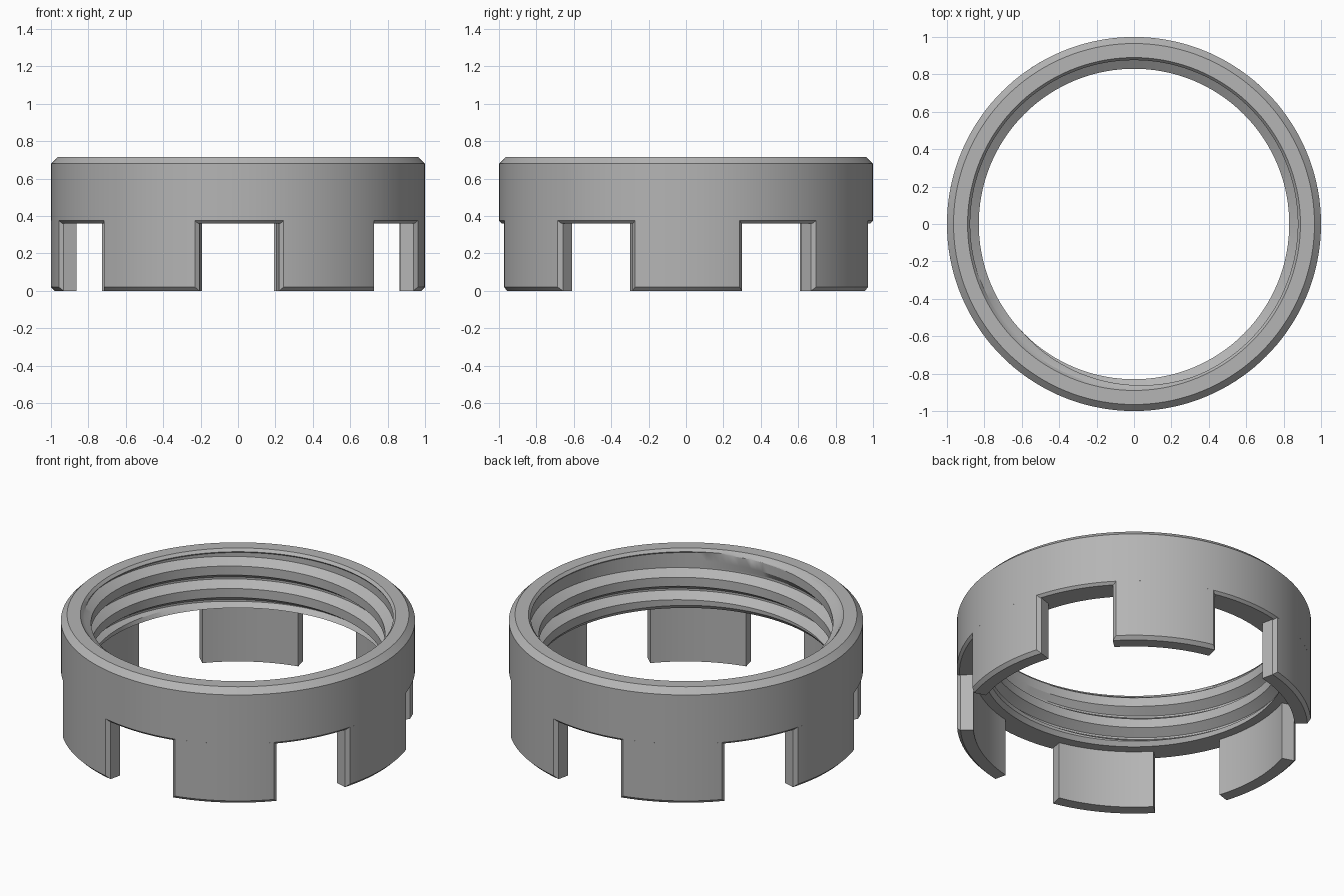
import bpy, bmesh
from math import sin, cos, radians, tau

cube = bpy.data.objects.get("Cube")
if cube:
    bpy.data.objects.remove(cube, do_unlink=True)

GREY = (0.46, 0.46, 0.46, 1)
metal = bpy.data.materials.new("plain_grey")
metal.use_nodes = True
metal.diffuse_color = GREY
metal.node_tree.nodes["Principled BSDF"].inputs["Base Color"].default_value = GREY

# Shared sizes
SEGMENTS = 144
HEIGHT, LEDGE = 0.715, 0.36
ROOT, CREST, PITCH = 0.882, 0.83, 0.14
CREST_HALF, RIDGE_HALF = 0.028, 0.064
THREAD_LOW, THREAD_HIGH = 0.385, 0.69
TABS, TAB_HALF, TAB_INNER, TURN = 6, 17.4, 0.907, 0.4


def polar(r, angle, z):
    return (r * cos(angle), r * sin(angle), z)


def finish(bm, name):
    bmesh.ops.remove_doubles(bm, verts=bm.verts, dist=0.0002)
    bmesh.ops.recalc_face_normals(bm, faces=bm.faces)
    mesh = bpy.data.meshes.new(name)
    bm.to_mesh(mesh)
    bm.free()
    mesh.materials.append(metal)
    obj = bpy.data.objects.new(name, mesh)
    bpy.context.collection.objects.link(obj)
    bpy.ops.object.select_all(action="DESELECT")
    obj.select_set(True)
    bpy.context.view_layer.objects.active = obj
    bpy.ops.object.shade_smooth_by_angle(angle=radians(25))
    return obj


def thread_points(angle):
    """Trapezoid ridges, rising one pitch per turn and fading out at the top."""
    rise = PITCH * angle / tau
    points = []
    for turn in range(-1, 4):
        centre = 0.413 + rise + turn * PITCH
        fade = min(1, max(0, (0.67 - centre) / 0.03))
        top = ROOT - (ROOT - CREST) * fade
        ridge = [(ROOT, -RIDGE_HALF), (top, -CREST_HALF),
                 (top, CREST_HALF), (ROOT, RIDGE_HALF)]
        points += [(r, centre + dz) for r, dz in ridge]

    def radius_at(z):
        for (r0, z0), (r1, z1) in zip(points, points[1:]):
            if z0 <= z <= z1:
                return r0 + (r1 - r0) * (z - z0) / (z1 - z0)
        return ROOT

    heights = [min(THREAD_HIGH, max(THREAD_LOW, z)) for r, z in points]
    heights = [THREAD_LOW] + heights + [THREAD_HIGH]
    return [(radius_at(z), z) for z in heights]


# Threaded ring: one closed section per angle, bridged around the circle
bm = bmesh.new()
columns = []
for i in range(SEGMENTS + 1):
    angle = tau * i / SEGMENTS
    section = [(0.985, LEDGE), (0.85, LEDGE)] + thread_points(angle)
    section += [(0.876, 0.698), (0.89, HEIGHT), (0.965, HEIGHT),
                (1, 0.68), (1, 0.375)]
    columns.append([bm.verts.new(polar(r, angle, z)) for r, z in section])
for a, b in zip(columns, columns[1:]):
    for j in range(len(a)):
        k = (j + 1) % len(a)
        bm.faces.new((a[j], b[j], b[k], a[k]))
bmesh.ops.dissolve_degenerate(bm, edges=bm.edges, dist=0.0001)
finish(bm, "threaded_ring")


# Tabs below the ring, chamfered along their outer edges
def tab(name, middle, steps=14):
    bm = bmesh.new()
    corners = [(TAB_INNER, 0), (1, 0), (1, 0.375), (TAB_INNER, 0.375)]
    rows = []
    for i in range(steps + 1):
        angle = radians(middle + TAB_HALF * (2 * i / steps - 1))
        rows.append([bm.verts.new(polar(r, angle, z)) for r, z in corners])
    for a, b in zip(rows, rows[1:]):
        for j in range(4):
            k = (j + 1) % 4
            bm.faces.new((a[j], b[j], b[k], a[k]))
    bm.faces.new(rows[0])
    bm.faces.new(rows[-1])
    outer_ends = [bm.edges.get((row[1], row[2])) for row in (rows[0], rows[-1])]
    outer_base = [bm.edges.get((a[1], b[1])) for a, b in zip(rows, rows[1:])]
    bmesh.ops.recalc_face_normals(bm, faces=bm.faces)
    bmesh.ops.bevel(bm, geom=outer_ends + outer_base, offset=0.02,
                    segments=1, affect="EDGES", clamp_overlap=True)
    finish(bm, name)


for n in range(TABS):
    tab(f"tab_{n + 1}", TURN + n * 360 / TABS)
